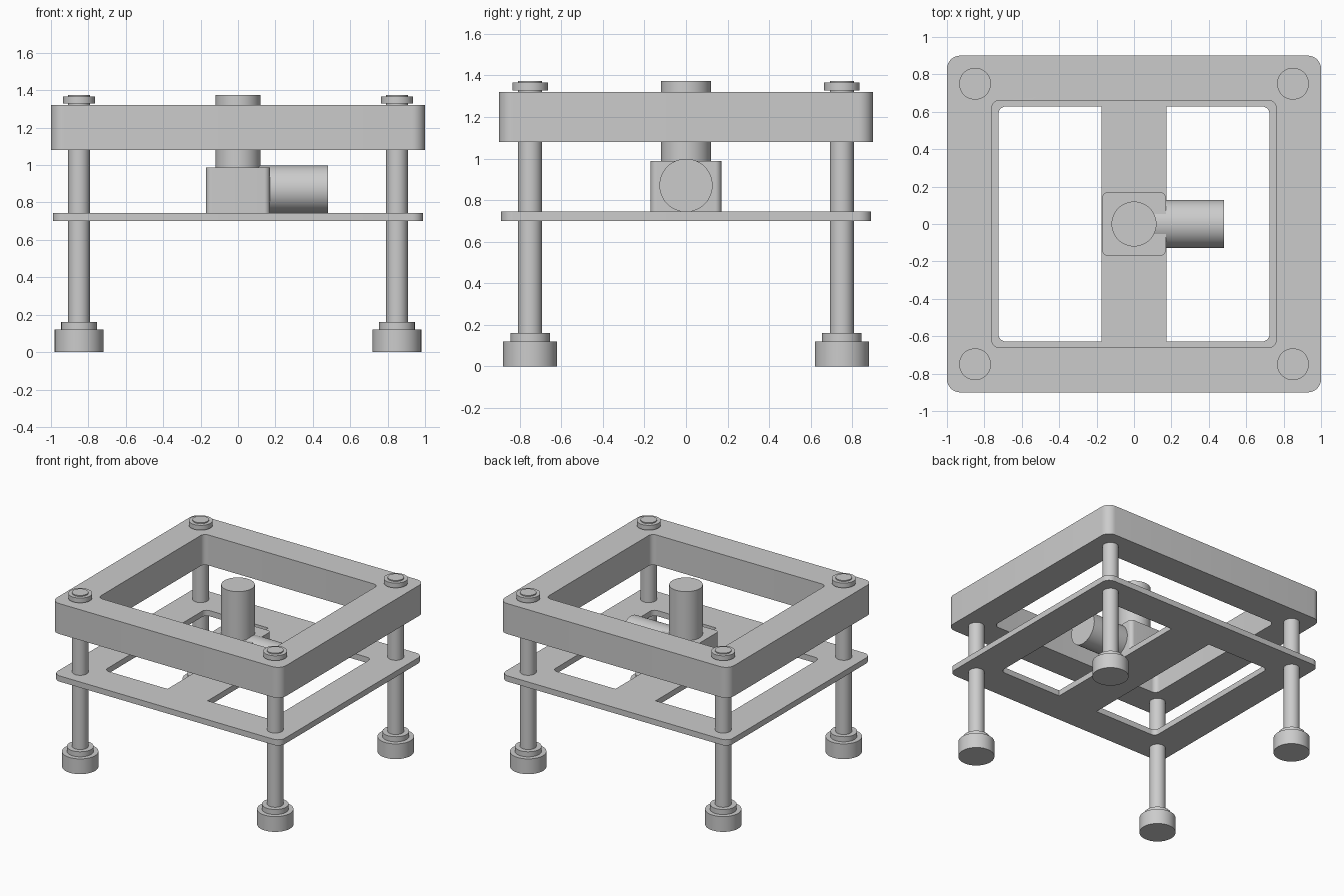
import bpy
import bmesh
from math import sin, cos, pi, radians
from mathutils import Matrix

cube = bpy.data.objects.get("Cube")
if cube:
    bpy.data.objects.remove(cube, do_unlink=True)

grey = bpy.data.materials.new("light grey")
grey.use_nodes = True
grey.diffuse_color = (0.6, 0.6, 0.6, 1)
grey.node_tree.nodes["Principled BSDF"].inputs["Base Color"].default_value = (0.6, 0.6, 0.6, 1)


def finish(name, mesh):
    """Link a mesh as a named part with smooth rounds and sharp edges."""
    mesh.materials.clear()
    mesh.materials.append(grey)
    obj = bpy.data.objects.new(name, mesh)
    bpy.context.collection.objects.link(obj)
    bpy.ops.object.select_all(action='DESELECT')
    obj.select_set(True)
    bpy.context.view_layer.objects.active = obj
    bpy.ops.object.shade_smooth_by_angle(angle=radians(30))
    return obj


def rounded_rect(x0, x1, y0, y1, radii):
    """Outline with one radius per corner, counter-clockwise from upper right."""
    corners = ((x1, y1, -1, -1), (x0, y1, 1, -1), (x0, y0, 1, 1), (x1, y0, -1, 1))
    points = []
    for i, ((x, y, sx, sy), r) in enumerate(zip(corners, radii)):
        steps = 8 if r else 0
        for k in range(steps + 1):
            a = pi / 2 * (i + k / max(steps, 1))
            points.append((x + sx * r + r * cos(a), y + sy * r + r * sin(a)))
    return points


def slab(name, outlines, z0, z1):
    """Extrude an outline with holes between two heights."""
    curve = bpy.data.curves.new(name + "_outline", 'CURVE')
    curve.dimensions = '2D'
    curve.fill_mode = 'BOTH'
    curve.extrude = (z1 - z0) / 2
    for outline in outlines:
        spline = curve.splines.new('POLY')
        spline.points.add(len(outline) - 1)
        for point, (x, y) in zip(spline.points, outline):
            point.co = (x, y, 0, 1)
        spline.use_cyclic_u = True
    helper = bpy.data.objects.new(name + "_helper", curve)
    bpy.context.collection.objects.link(helper)
    bpy.context.view_layer.update()
    graph = bpy.context.evaluated_depsgraph_get()
    mesh = bpy.data.meshes.new_from_object(helper.evaluated_get(graph))
    bpy.data.objects.remove(helper, do_unlink=True)
    bm = bmesh.new()
    bm.from_mesh(mesh)
    bmesh.ops.remove_doubles(bm, verts=bm.verts, dist=0.0005)
    bmesh.ops.recalc_face_normals(bm, faces=bm.faces)
    bmesh.ops.translate(bm, verts=bm.verts, vec=(0, 0, (z0 + z1) / 2))
    bm.to_mesh(mesh)
    bm.free()
    return finish(name, mesh)


def cylinder(name, radius, start, end, x=0, y=0, z=0, axis='Z'):
    """Cylinder from start to end along an axis through the given point."""
    bm = bmesh.new()
    bmesh.ops.create_cone(bm, cap_ends=True, segments=48, radius1=radius,
                          radius2=radius, depth=end - start,
                          matrix=Matrix.Translation((0, 0, (start + end) / 2)))
    if axis == 'X':
        bm.transform(Matrix.Rotation(pi / 2, 4, 'Y'))
    bm.transform(Matrix.Translation((x, y, z)))
    mesh = bpy.data.meshes.new(name)
    bm.to_mesh(mesh)
    bm.free()
    return finish(name, mesh)


# Thick upper frame
slab("top_frame", [rounded_rect(-1, 1, -0.9, 0.9, [0.07] * 4),
                   rounded_rect(-0.76, 0.76, -0.66, 0.66, [0.04] * 4)], 1.08, 1.32)

# Thin lower plate with two windows either side of a central bar
r = 0.04
slab("lower_plate", [rounded_rect(-0.99, 0.99, -0.89, 0.89, [0.06] * 4),
                     rounded_rect(0.175, 0.725, -0.628, 0.628, [r, 0, 0, r]),
                     rounded_rect(-0.725, -0.175, -0.628, 0.628, [0, r, r, 0])], 0.70, 0.745)

# Four legs with feet, collars and top caps
for side, x in (("left", 0.85), ("right", -0.85)):
    for end, y in (("front", -0.75), ("back", 0.75)):
        tag = f"{end}_{side}_"
        cylinder(tag + "foot", 0.13, 0, 0.12, x, y)
        cylinder(tag + "collar", 0.095, 0.12, 0.16, x, y)
        cylinder(tag + "leg", 0.058, 0.16, 1.374, x, y)
        cylinder(tag + "cap", 0.085, 1.328, 1.366, x, y)

# Central drive: gearbox, upright column and sideways motor
slab("gearbox", [rounded_rect(-0.17, 0.17, -0.17, 0.17, [0.03] * 4)], 0.745, 0.987)
cylinder("column", 0.12, 0.98, 1.374)
cylinder("motor", 0.128, 0, 0.48, z=0.871, axis='X')
